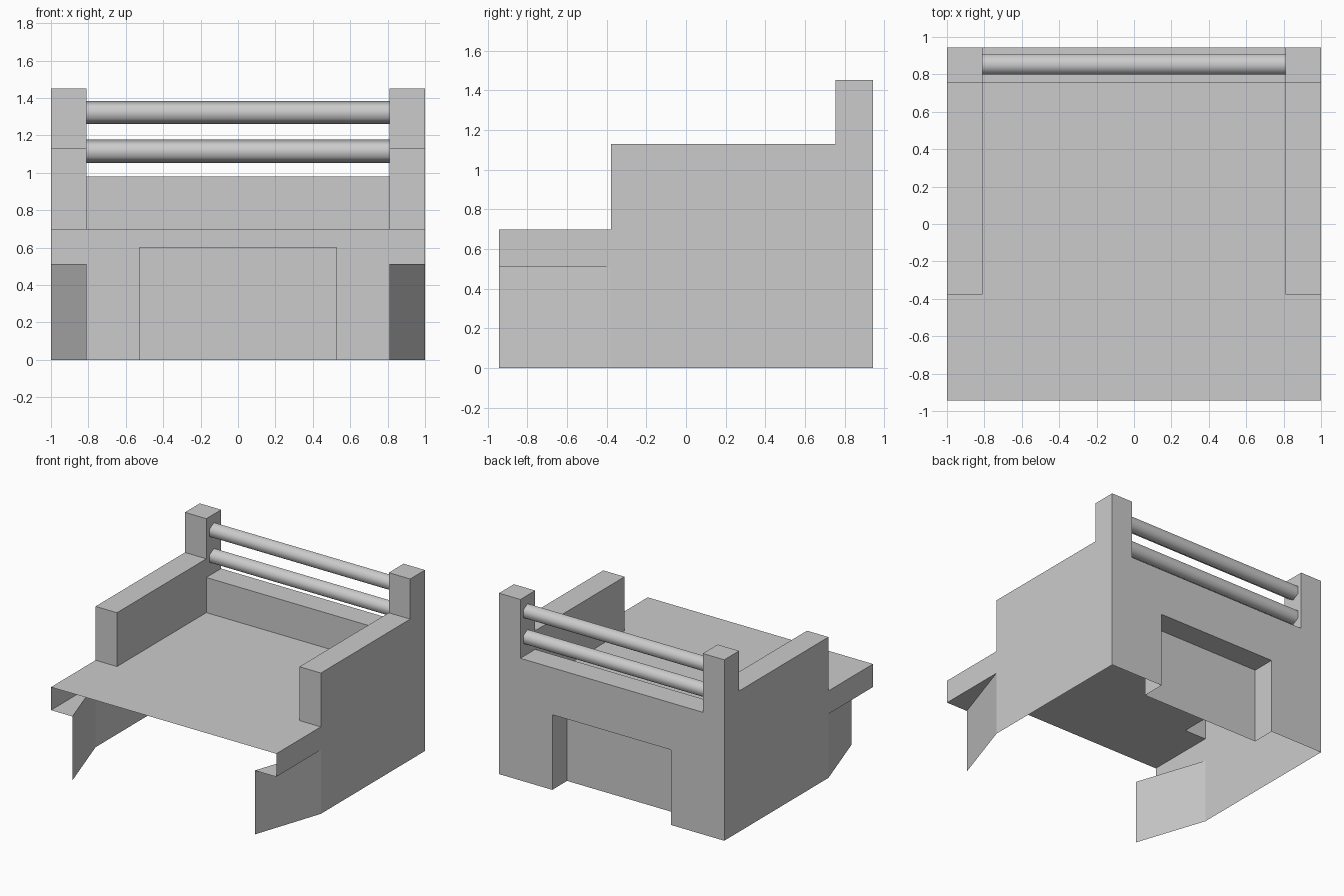
import bpy, bmesh, math
from mathutils import Vector

if "Cube" in bpy.data.objects:
    bpy.data.objects.remove(bpy.data.objects["Cube"])

W, IN = 1.0, 0.81            # outer and inner half widths
F, B, BI = -0.943, 0.943, 0.755   # front, back, inner back
ARM = -0.378                 # arm front and flap hinge
SEAT, ARM_Z, POST_Z, BACK_Z = 0.698, 1.13, 1.452, 0.98
LEDGE, NX, NZ = 0.513, 0.527, 0.603   # ledge height, niche half width and height


def shell(name, panels):
    """Open sheet part: each panel is (outward normal, points), modelled for x >= 0 and mirrored."""
    bm = bmesh.new()
    for out, pts in panels:
        face = bm.faces.new([bm.verts.new(p) for p in pts])
        face.normal_update()
        if face.normal.dot(Vector(out)) < 0:
            face.normal_flip()
    bmesh.ops.remove_doubles(bm, verts=bm.verts, dist=1e-4)
    me = bpy.data.meshes.new(name)
    bm.to_mesh(me)
    bm.free()
    ob = bpy.data.objects.new(name, me)
    bpy.context.collection.objects.link(ob)
    mirror = ob.modifiers.new("mirror", 'MIRROR')
    mirror.use_mirror_merge = True
    return ob


def px(x, pts, out=1):
    return ((out, 0, 0), [(x, y, z) for y, z in pts])


def py(y, pts, out=1):
    return ((0, out, 0), [(x, y, z) for x, z in pts])


def pz(z, pts, out=1):
    return ((0, 0, out), [(x, y, z) for x, y in pts])


def rect(a0, a1, b0, b1):
    return [(a0, b0), (a1, b0), (a1, b1), (a0, b1)]


# Seat top, notched around the hollow arms
shell("seat", [pz(SEAT, [(0, F), (W, F), (W, ARM), (IN, ARM), (IN, BI), (0, BI)])])

# Side walls, hollow arms and back posts
shell("side_walls", [
    px(W, [(F, LEDGE), (ARM, LEDGE), (ARM, 0), (B, 0), (B, POST_Z), (BI, POST_Z),
           (BI, ARM_Z), (ARM, ARM_Z), (ARM, SEAT), (F, SEAT)]),
    px(IN, rect(ARM, BI, SEAT, ARM_Z), -1),
    px(IN, rect(BI, B, BACK_Z, POST_Z), -1),
    py(ARM, rect(IN, W, SEAT, ARM_Z), -1),
    py(BI, rect(IN, W, ARM_Z, POST_Z), -1),
    pz(ARM_Z, rect(IN, W, ARM, BI)),
    pz(POST_Z, rect(IN, W, BI, B)),
])

# Low backrest wall with the rear niche
shell("backrest", [
    py(BI, rect(0, IN, SEAT, BACK_Z), -1),
    pz(BACK_Z, rect(0, IN, BI, B)),
    py(B, [(NX, 0), (W, 0), (W, POST_Z), (IN, POST_Z), (IN, BACK_Z), (0, BACK_Z), (0, NZ), (NX, NZ)]),
])
shell("rear_niche", [
    py(BI, rect(0, NX, 0, NZ)),
    px(NX, rect(BI, B, 0, NZ), -1),
    pz(NZ, rect(0, NX, BI, B), -1),
])

# Slanted front flaps and the triangular ledges above them
shell("front_flaps", [
    ((1, -0.3, 0), [(IN, F, 0), (W, ARM, 0), (W, ARM, LEDGE), (IN, F, LEDGE)]),
    pz(LEDGE, [(IN, F), (W, F), (W, ARM)], -1),
])

# Six-sided back rails, smooth shaded, with a corner on top
for name, z in (("lower_rail", 1.115), ("upper_rail", 1.322)):
    bpy.ops.mesh.primitive_cylinder_add(vertices=6, radius=0.062, depth=2 * IN, end_fill_type='NOTHING',
                                        location=(0, 0.852, z), rotation=(math.pi / 2, 0, math.pi / 2))
    bpy.context.object.name = name
    bpy.ops.object.shade_smooth()
